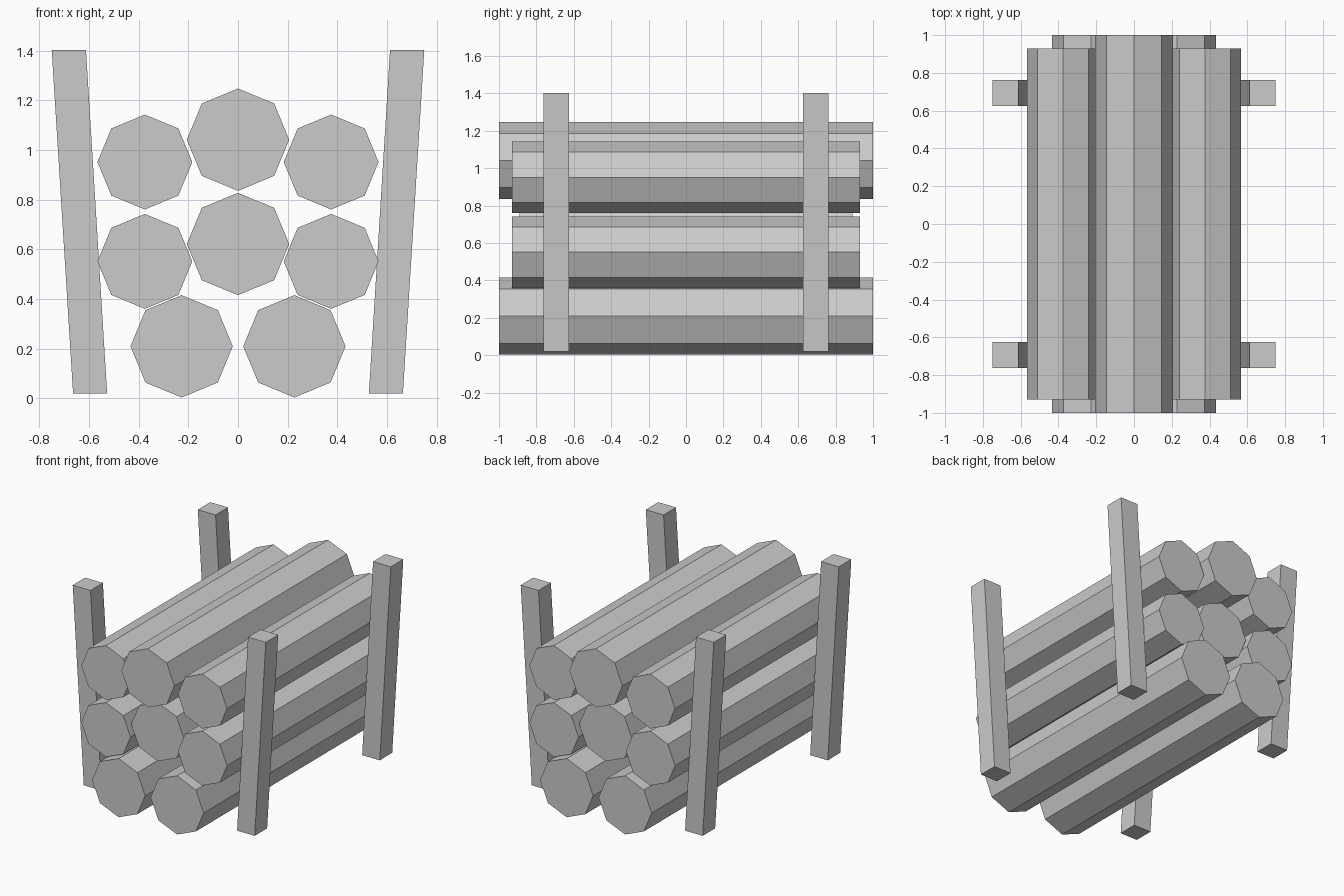
import bpy, bmesh, math

if "Cube" in bpy.data.objects:
    bpy.data.objects.remove(bpy.data.objects["Cube"])


def make_object(name, rings):
    """Closed prism skinned between two matching rings of points."""
    bm = bmesh.new()
    a, b = [[bm.verts.new(p) for p in ring] for ring in rings]
    n = len(a)
    bm.faces.new(a)
    bm.faces.new(b)
    for i in range(n):
        j = (i + 1) % n
        bm.faces.new((a[i], a[j], b[j], b[i]))
    bmesh.ops.recalc_face_normals(bm, faces=bm.faces)
    mesh = bpy.data.meshes.new(name)
    bm.to_mesh(mesh)
    bm.free()
    obj = bpy.data.objects.new(name, mesh)
    bpy.context.collection.objects.link(obj)
    return obj


def log(name, x, z, radius, half_length):
    """Eight-sided log lying along y, with a corner on top."""
    angles = [i * math.tau / 8 for i in range(8)]
    make_object(name, [[(x + radius * math.cos(t), y, z + radius * math.sin(t))
                        for t in angles] for y in (-half_length, half_length)])


def stake(name, sx, sy):
    """Square upright leaning outwards, cut level at both ends."""
    def ring(x0, x1, z):
        return [(sx * x, sy * y, z) for x, y in
                ((x0, 0.625), (x1, 0.625), (x1, 0.763), (x0, 0.763))]
    make_object(name, [ring(0.527, 0.664, 0.02), ring(0.612, 0.75, 1.402)])


# Central logs
log("middle_centre_log", 0, 0.621, 0.206, 0.89)
log("top_centre_log", 0, 1.041, 0.206, 1.0)

# Paired logs and stakes
for side, sx in (("left", -1), ("right", 1)):
    log(f"bottom_{side}_log", sx * 0.227, 0.209, 0.206, 1.0)
    log(f"middle_{side}_log", sx * 0.375, 0.551, 0.191, 0.93)
    log(f"top_{side}_log", sx * 0.375, 0.951, 0.191, 0.93)
    for end, sy in (("front", -1), ("back", 1)):
        stake(f"{end}_{side}_stake", sx, sy)
